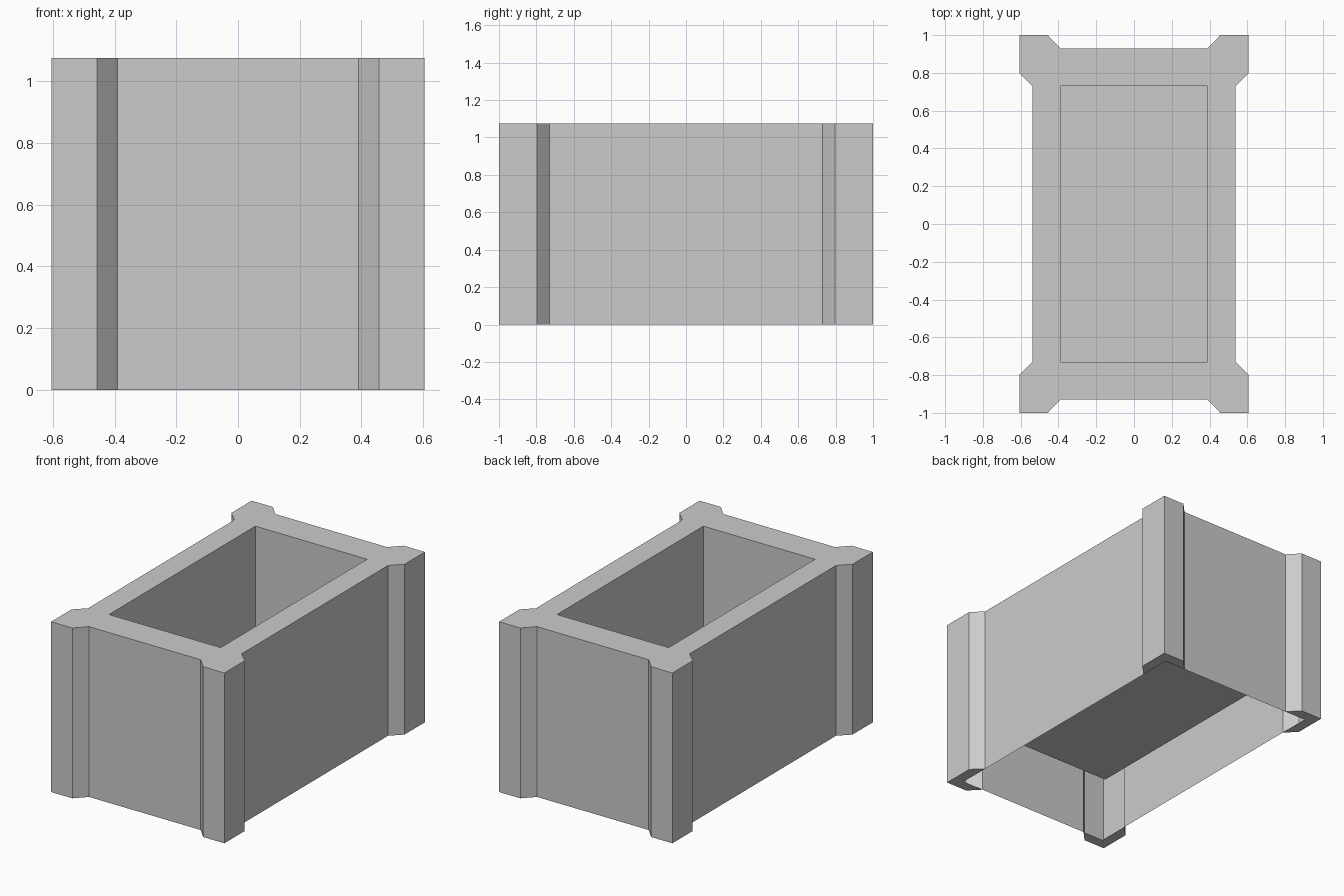
import bpy
import bmesh

if "Cube" in bpy.data.objects:
    bpy.data.objects.remove(bpy.data.objects["Cube"], do_unlink=True)

HEIGHT = 1.075
FLOOR = 0.27
WALL_X, WALL_Y = 0.537, 0.93    # recessed outer walls
CAV_X, CAV_Y = 0.39, 0.73       # inner basin
# One chamfered corner post, from the end wall round to the side wall
POST = [(CAV_X, WALL_Y), (0.457, 1.0), (0.605, 1.0), (0.605, 0.797), (WALL_X, CAV_Y)]
CORNERS = [(1, 1), (1, -1), (-1, -1), (-1, 1)]

stone = bpy.data.materials.new("light_grey_stone")
stone.use_nodes = True
grey = (0.6, 0.6, 0.6, 1.0)
stone.diffuse_color = grey
stone.node_tree.nodes["Principled BSDF"].inputs["Base Color"].default_value = grey

bm = bmesh.new()


def face(points):
    bm.faces.new([bm.verts.new(p) for p in points])


def at(points, z):
    return [(x, y, z) for x, y in points]


def skirt(loop, low, high):
    """Vertical walls all round a closed loop."""
    for a, b in zip(loop, loop[1:] + loop[:1]):
        face(at([a, b], low) + at([b, a], high))


# Outline of the block and of the basin
outline = []
for sx, sy in CORNERS:
    pts = [(sx * x, sy * y) for x, y in POST]
    outline += pts if sx * sy > 0 else pts[::-1]
    # Top of the post, and the cap under the part that stands proud of the walls
    face(at(pts + [(sx * CAV_X, sy * CAV_Y)], HEIGHT))
    face(at(pts + [(sx * WALL_X, sy * WALL_Y)], 0))
basin = [(sx * CAV_X, sy * CAV_Y) for sx, sy in CORNERS]

# Outer walls, basin walls and basin floor; the underside stays open
skirt(outline, 0, HEIGHT)
skirt(basin, FLOOR, HEIGHT)
face(at(basin, FLOOR))

# Rim between the posts
for s in (1, -1):
    face(at([(-CAV_X, s * CAV_Y), (CAV_X, s * CAV_Y),
             (CAV_X, s * WALL_Y), (-CAV_X, s * WALL_Y)], HEIGHT))
    face(at([(s * CAV_X, -CAV_Y), (s * WALL_X, -CAV_Y),
             (s * WALL_X, CAV_Y), (s * CAV_X, CAV_Y)], HEIGHT))

bmesh.ops.remove_doubles(bm, verts=bm.verts[:], dist=0.0005)
bmesh.ops.recalc_face_normals(bm, faces=bm.faces[:])

mesh = bpy.data.meshes.new("planter_box")
bm.to_mesh(mesh)
bm.free()
mesh.materials.append(stone)
planter = bpy.data.objects.new("planter_box", mesh)
bpy.context.collection.objects.link(planter)
